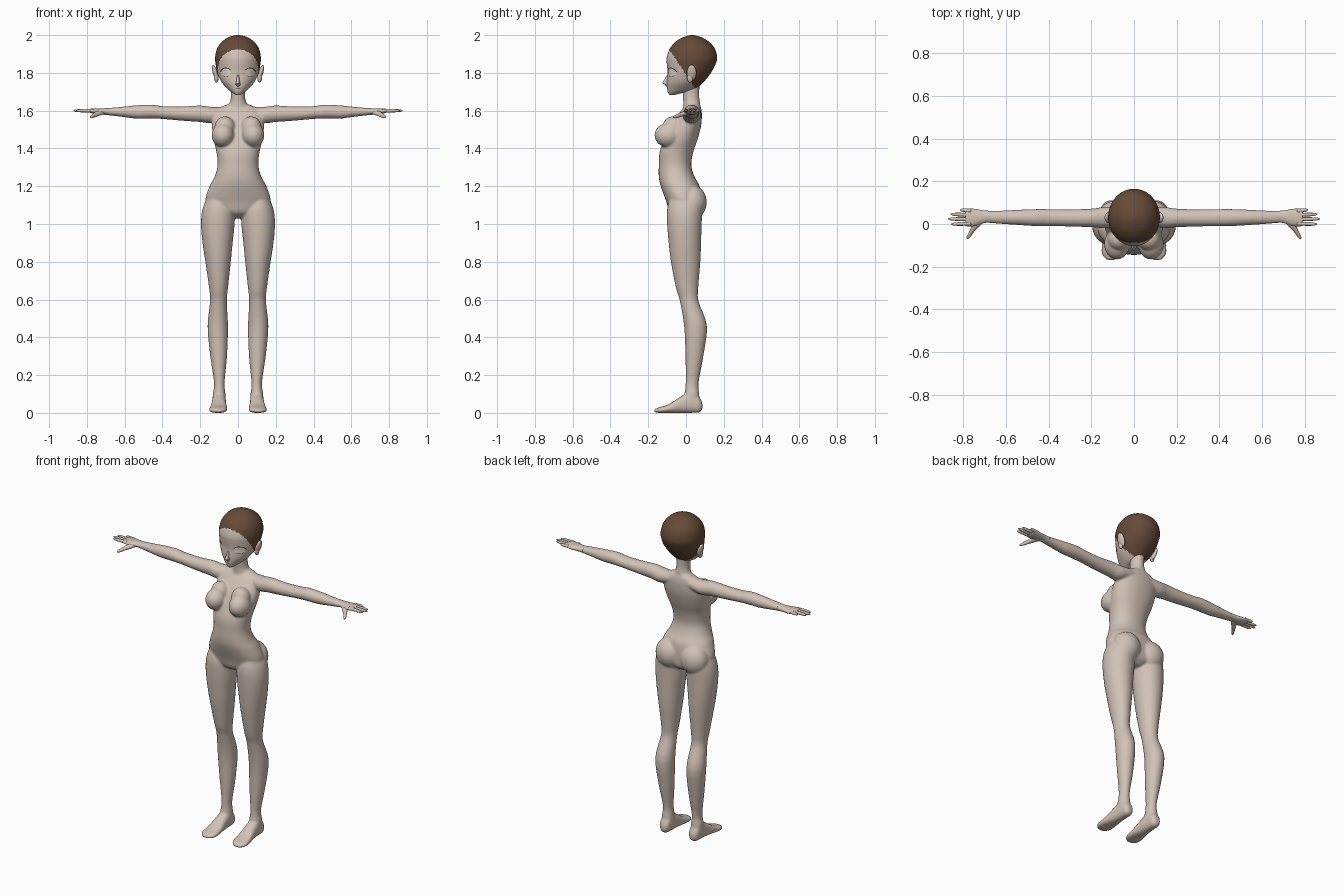
import bpy, bmesh, math
from mathutils import Matrix, Vector

cube = bpy.data.objects.get("Cube")
if cube:
    bpy.data.objects.remove(cube, do_unlink=True)


def material(name, r, g, b):
    m = bpy.data.materials.new(name)
    m.use_nodes = True
    m.diffuse_color = (r, g, b, 1)
    bsdf = next(n for n in m.node_tree.nodes if n.type == 'BSDF_PRINCIPLED')
    bsdf.inputs["Base Color"].default_value = (r, g, b, 1)
    bsdf.inputs["Roughness"].default_value = 0.8
    return m


SKIN = material("warm skin", 0.64, 0.54, 0.47)
HAIR = material("brown hair", 0.13, 0.07, 0.04)
WHITE = material("eye white", 0.8, 0.74, 0.68)
DARK = material("dark lash", 0.04, 0.025, 0.02)


def spline(rows, steps):
    """Catmull-Rom interpolation through rows of numbers."""
    out = []
    for i in range(len(rows) - 1):
        quad = [rows[max(i - 1, 0)], rows[i], rows[i + 1], rows[min(i + 2, len(rows) - 1)]]
        for s in range(steps):
            t = s / steps
            out.append([b + t / 2 * (c - a + t * (2 * a - 5 * b + 4 * c - d + t * (3 * b - a - 3 * c + d)))
                        for a, b, c, d in zip(*quad)])
    return out + [list(rows[-1])]


def loft(bm, rows, axis, side=1, steps=4, n=32, power=2.0):
    """Closed skin through rows of (position, low a, high a, low b, high b)."""
    rings = []
    for t, a0, a1, b0, b1 in spline(rows, steps):
        ring = []
        for k in range(n):
            c, s = math.cos(2 * math.pi * k / n), math.sin(2 * math.pi * k / n)
            c = math.copysign(abs(c) ** (2 / power), c)
            s = math.copysign(abs(s) ** (2 / power), s)
            co = [(a0 + a1) / 2 + c * (a1 - a0) / 2, (b0 + b1) / 2 + s * (b1 - b0) / 2]
            co.insert(axis, t)
            ring.append(bm.verts.new((co[0] * side, co[1], co[2])))
        rings.append(ring)
    for lo, hi in zip(rings, rings[1:]):
        for k in range(n):
            j = (k + 1) % n
            bm.faces.new((lo[k], lo[j], hi[j], hi[k]))
    bm.faces.new(rings[0])
    bm.faces.new(rings[-1])


def ball(bm, center, radii, tilt=0.0):
    mat = Matrix.Translation(center) @ Matrix.Rotation(tilt, 4, 'Y') @ Matrix.Diagonal((*radii, 1))
    bmesh.ops.create_uvsphere(bm, u_segments=24, v_segments=16, radius=1, matrix=mat)


def finish(name, bm, *mats):
    bmesh.ops.recalc_face_normals(bm, faces=bm.faces[:])
    mesh = bpy.data.meshes.new(name)
    for f in bm.faces:
        f.smooth = True
    bm.to_mesh(mesh)
    bm.free()
    for m in mats:
        mesh.materials.append(m)
    ob = bpy.data.objects.new(name, mesh)
    bpy.context.collection.objects.link(ob)
    return ob


# Body: overlapping volumes fused into one smooth skin
body = bmesh.new()
torso = [(1.03, .03, -.04, .04), (1.06, .12, -.085, .075), (1.12, .172, -.105, .08),
         (1.2, .15, -.134, .072), (1.25, .124, -.144, .045), (1.31, .108, -.144, .028),
         (1.38, .114, -.14, .038), (1.45, .13, -.115, .062), (1.52, .138, -.08, .08),
         (1.58, .13, -.04, .084), (1.615, .1, -.012, .08), (1.635, .05, .005, .072)]
loft(body, [(z, -w, w, f, b) for z, w, f, b in torso], 2, n=48, power=2.2)
neck = [(1.56, .07, -.02, .08), (1.62, .056, -.015, .077), (1.65, .042, -.015, .073),
        (1.69, .037, -.018, .07), (1.77, .04, -.02, .075)]
loft(body, [(z, -w, w, f, b) for z, w, f, b in neck], 2)

leg = [(1.15, .06, .16, -.08, .07), (1.08, .022, .188, -.1, .085), (1.0, .018, .196, -.1, .083),
       (.9, .028, .188, -.092, .08), (.8, .038, .173, -.08, .076), (.66, .053, .153, -.053, .065),
       (.59, .059, .148, -.032, .067), (.46, .053, .161, -.01, .111), (.3, .058, .147, -.003, .092),
       (.16, .071, .127, -.002, .067), (.1, .066, .134, -.008, .07), (.05, .066, .134, -.01, .075)]
foot = [(.087, .085, .115, .02, .05), (.07, .07, .13, .002, .085), (.03, .065, .135, 0, .115),
        (-.03, .062, .14, 0, .085), (-.09, .057, .15, 0, .047), (-.14, .06, .152, 0, .03),
        (-.168, .085, .13, .003, .02)]
arm = [(.06, .0, .08, 1.56, 1.62), (.14, -.018, .08, 1.535, 1.62), (.2, -.015, .072, 1.54, 1.627),
       (.3, -.012, .069, 1.547, 1.622), (.4, -.01, .07, 1.556, 1.624), (.46, -.01, .07, 1.558, 1.632),
       (.54, -.005, .067, 1.558, 1.628), (.62, .0, .063, 1.568, 1.62), (.7, .007, .061, 1.577, 1.613)]
for side in (1, -1):
    loft(body, leg, 2, side)
    loft(body, foot, 1, side, power=2.4)
    loft(body, arm, 0, side)
    ball(body, (.08 * side, -.095, 1.47), (.06, .072, .064))
    ball(body, (.07 * side, -.07, 1.51), (.055, .055, .06))
    ball(body, (.085 * side, .035, 1.115), (.085, .075, .09))
body_ob = finish("body", body, SKIN)
fuse = body_ob.modifiers.new("fuse", 'REMESH')
fuse.mode = 'VOXEL'
fuse.voxel_size = 0.006
fuse.use_smooth_shade = True
relax = body_ob.modifiers.new("relax", 'SMOOTH')
relax.factor = 0.5
relax.iterations = 8

# Hands: palm, four fingers and thumb
palm = [(.67, .006, .062, 1.577, 1.614), (.7, .005, .063, 1.578, 1.613), (.74, -.008, .07, 1.58, 1.612),
        (.775, -.012, .073, 1.586, 1.611), (.79, -.008, .07, 1.592, 1.608)]
fingers = [(.815, .061, .066), (.86, .042, .046), (.872, .022, .024), (.858, .002, -.001)]
for side, label in ((1, "left"), (-1, "right")):
    bm = bmesh.new()
    loft(bm, palm, 0, side, n=20)
    for tip, y0, y1 in fingers:
        rows = []
        for t, r in ((0, .0095), (.5, .0088), (.85, .007), (1, .002)):
            x, y = .765 + (tip - .765) * t, y0 + (y1 - y0) * t
            rows.append((x, y - r, y + r, 1.6 - r, 1.6 + r))
        loft(bm, rows, 0, side, n=12)
    thumb = [(.03, .69, .74, 1.582, 1.606), (-.005, .718, .757, 1.574, 1.6),
             (-.035, .748, .772, 1.565, 1.587), (-.058, .765, .784, 1.56, 1.576),
             (-.07, .776, .784, 1.561, 1.569)]
    loft(bm, thumb, 1, side, n=12)
    finish(label + "_hand", bm, SKIN)

# Head with a hair cap chosen by a sloping hairline
head = [(1.683, .01, -.086, -.06), (1.692, .026, -.093, -.025), (1.71, .05, -.099, .045),
        (1.75, .086, -.101, .092), (1.8, .109, -.097, .132), (1.85, .119, -.102, .158),
        (1.88, .121, -.102, .165), (1.92, .114, -.09, .156), (1.95, .098, -.07, .138),
        (1.975, .073, -.042, .107), (1.991, .045, -.01, .076), (2.0, .01, .022, .042)]
bm = bmesh.new()
loft(bm, [(z, -w, w, f, b) for z, w, f, b in head], 2, steps=8, n=96)
for f in bm.faces:
    c = f.calc_center_median()
    f.material_index = int(c.z > 1.925 - 1.5 * (c.y + .09))
finish("head", bm, SKIN, HAIR)

head_rows = spline(head, 8)


def face_point(x, z, lift):
    """Point on the front of the head, lifted forward slightly."""
    _, w, f, b = min(head_rows, key=lambda r: abs(r[0] - z))
    depth = math.sqrt(max(0, 1 - (x / w) ** 2))
    return Vector((x, (f + b) / 2 - (b - f) / 2 * depth - lift, z))


# Nose and mouth
bm = bmesh.new()
nose = [(1.728, .004, -.104), (1.738, .013, -.113), (1.746, .011, -.126),
        (1.765, .008, -.114), (1.79, .005, -.1)]
loft(bm, [(z, -w, w, tip, -.085) for z, w, tip in nose], 2, n=16)
finish("nose", bm, SKIN)
bm = bmesh.new()
lips = [[bm.verts.new(face_point(.014 * (k / 4 - 1), z, .002)) for k in range(9)] for z in (1.7155, 1.718)]
for k in range(8):
    bm.faces.new((lips[0][k], lips[0][k + 1], lips[1][k + 1], lips[1][k]))
finish("mouth_line", bm, DARK)


def eye_band(name, side, angles, inner, outer, lift, mat):
    """Thin curved band around the eye, laid on the face."""
    bm = bmesh.new()
    grid = []
    for a in angles:
        c, s = math.cos(math.radians(a)), math.sin(math.radians(a))
        grid.append([bm.verts.new(face_point(side * (.064 + .026 * r * c), 1.803 + .021 * r * s, lift))
                     for r in (inner, (inner + outer) / 2, outer)])
    for p, q in zip(grid, grid[1:]):
        for k in range(2):
            bm.faces.new((p[k], q[k], q[k + 1], p[k + 1]))
    bmesh.ops.remove_doubles(bm, verts=bm.verts[:], dist=1e-5)
    finish(name, bm, mat)


# Eyes and ears
for side, label in ((1, "left"), (-1, "right")):
    eye_band(label + "_eye", side, range(0, 361, 12), 0.0, 1.0, .003, WHITE)
    eye_band(label + "_upper_lash", side, range(5, 161, 12), .98, 1.18, .004, DARK)
    eye_band(label + "_lower_lash", side, range(230, 311, 10), 1.0, 1.08, .004, DARK)
    bm = bmesh.new()
    ball(bm, (.12 * side, .03, 1.8), (.013, .025, .044), side * .3)
    ball(bm, (.115 * side, .022, 1.775), (.012, .016, .026))
    finish(label + "_ear", bm, SKIN)
